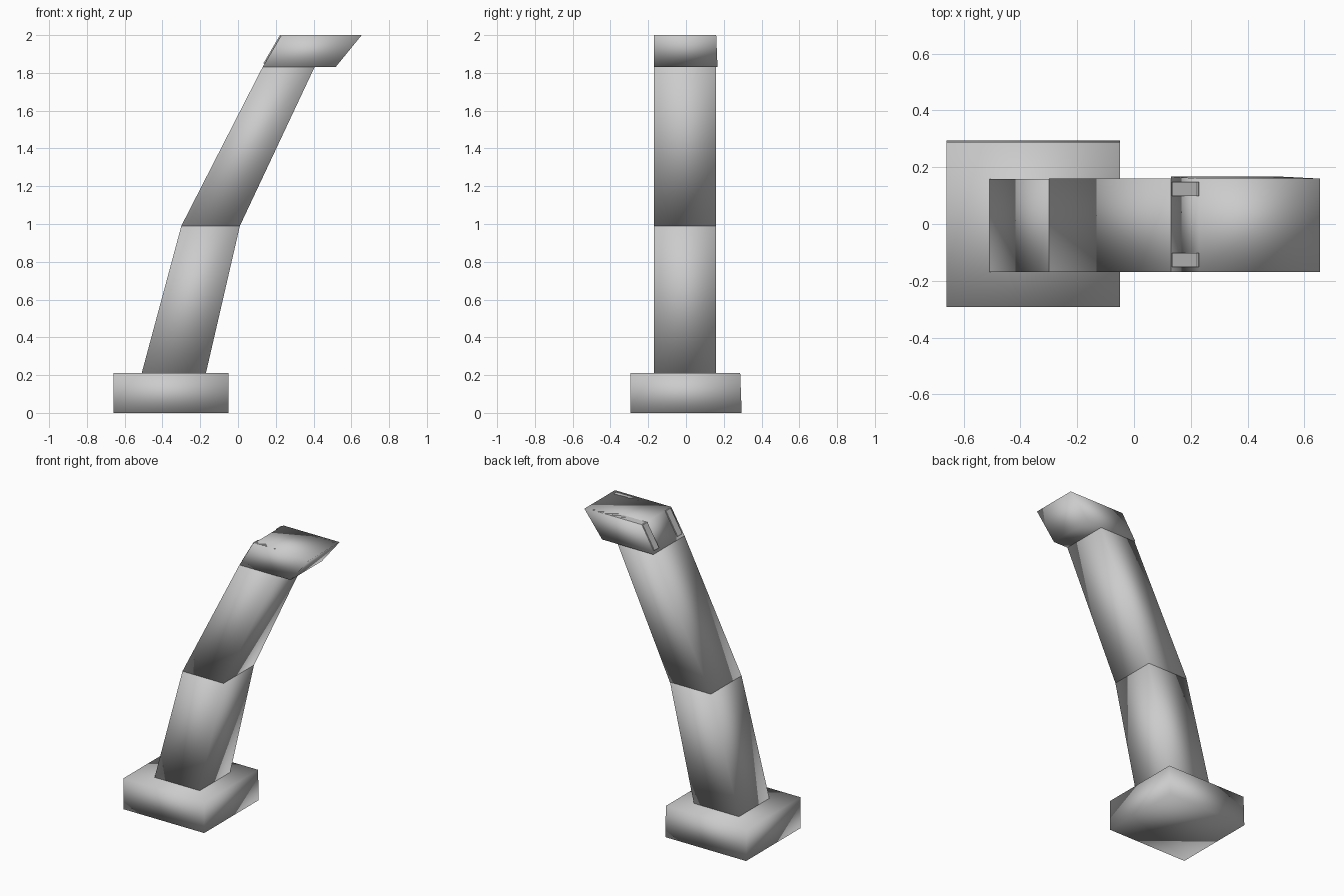
import bpy

if "Cube" in bpy.data.objects:
    bpy.data.objects.remove(bpy.data.objects["Cube"])


def mesh_object(name, verts, faces, smooth=True):
    mesh = bpy.data.meshes.new(name)
    mesh.from_pydata(verts, [], faces)
    for p in mesh.polygons:
        p.use_smooth = smooth
    obj = bpy.data.objects.new(name, mesh)
    bpy.context.collection.objects.link(obj)
    return obj


def block(name, low, high):
    """Four-sided block between two sections, each (x0, x1, y0, y1, z)."""
    verts = []
    for x0, x1, y0, y1, z in (low, high):
        verts += [(x0, y0, z), (x1, y0, z), (x1, y1, z), (x0, y1, z)]
    faces = [(3, 2, 1, 0), (4, 5, 6, 7)]
    faces += [(i, (i + 1) % 4, (i + 1) % 4 + 4, i + 4) for i in range(4)]
    return mesh_object(name, verts, faces)


def extrude_profile(name, profile, y0, y1):
    """Side profile of (x, z) points extruded along y."""
    n = len(profile)
    verts = [(x, y, z) for y in (y0, y1) for x, z in profile]
    faces = [tuple(range(n)), tuple(reversed(range(n, 2 * n)))]
    faces += [(i, i + n, (i + 1) % n + n, (i + 1) % n) for i in range(n)]
    return mesh_object(name, verts, faces, False)


# Foot plate
block("base", (-0.66, -0.05, -0.293, 0.295, 0), (-0.66, -0.05, -0.293, 0.287, 0.21))

# Two leaning post sections
block("lower_post", (-0.51, -0.17, -0.17, 0.158, 0.21), (-0.30, 0.01, -0.17, 0.158, 0.99))
block("upper_post", (-0.30, 0.01, -0.17, 0.16, 0.99), (0.13, 0.405, -0.17, 0.16, 1.83))

# Slanted head
block("head", (0.13, 0.516, -0.17, 0.167, 1.83), (0.23, 0.655, -0.17, 0.16, 2.0))

# Pairs of thin strips: one lying in the head's top, one on its sloping rear face
for side, y0, y1 in (("front", -0.152, -0.102), ("back", 0.099, 0.148)):
    extrude_profile(f"top_strip_{side}",
                    [(0.222, 1.98), (0.63, 1.98), (0.63, 2.0), (0.232, 2.0)], y0, y1)
    extrude_profile(f"slope_strip_{side}",
                    [(0.134, 1.85), (0.155, 1.843), (0.236, 1.985), (0.228, 2.0), (0.222, 2.0)],
                    y0, y1)
